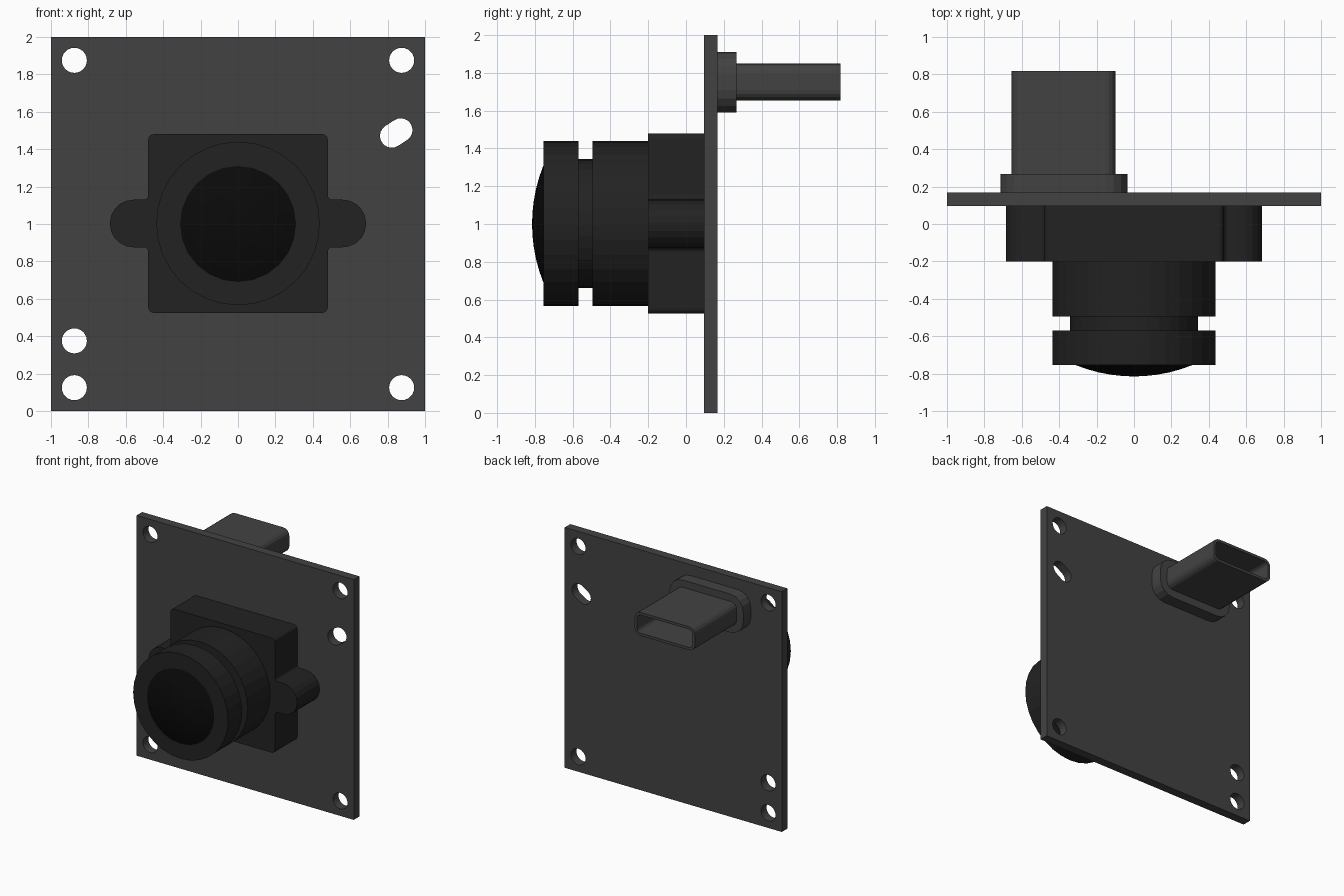
import bpy, bmesh
from math import sin, cos, pi, radians, atan2
from mathutils import Vector

if "Cube" in bpy.data.objects:
    bpy.data.objects.remove(bpy.data.objects["Cube"])


def material(name, v):
    m = bpy.data.materials.new(name)
    m.diffuse_color = (v, v, v, 1)
    m.use_nodes = True
    m.node_tree.nodes["Principled BSDF"].inputs["Base Color"].default_value = m.diffuse_color
    return m


GREY = material("board_grey", 0.055)
DARK = material("housing_dark", 0.016)
BLACK = material("glass_black", 0.003)


def circle(x, z, r, n=24):
    return [(x + r * cos(2 * pi * i / n), z + r * sin(2 * pi * i / n)) for i in range(n)]


def slot(a, b, r, n=10):
    """Stadium outline around the segment a-b."""
    t = atan2(b[1] - a[1], b[0] - a[0]) - pi / 2
    return [(c[0] + r * cos(t + s + pi * i / n), c[1] + r * sin(t + s + pi * i / n))
            for c, s in ((b, 0), (a, pi)) for i in range(n + 1)]


def fillet(corners, n=5):
    """Round right-angled corners given as (x, z, radius)."""
    out = []
    for i, (x, z, r) in enumerate(corners):
        p = Vector((x, z))
        u = (Vector(corners[i - 1][:2]) - p).normalized()
        v = (Vector(corners[(i + 1) % len(corners)][:2]) - p).normalized()
        c = p + (u + v) * r
        for k in range(n + 1):
            t = pi / 2 * k / n
            out.append(tuple(c - v * r * cos(t) - u * r * sin(t)))
    return out


def rect(x0, x1, z0, z1, r=0.0, n=5):
    if r == 0:
        return [(x0, z0), (x1, z0), (x1, z1), (x0, z1)]
    return fillet([(x0, z0, r), (x1, z0, r), (x1, z1, r), (x0, z1, r)], n)


def plate(name, loops, y0, y1, mat):
    """Extrude an outline (with optional hole loops) from y0 to y1."""
    cu = bpy.data.curves.new(name, 'CURVE')
    cu.dimensions = '2D'
    cu.fill_mode = 'BOTH'
    cu.extrude = (y1 - y0) / 2
    for loop in loops:
        sp = cu.splines.new('POLY')
        sp.points.add(len(loop) - 1)
        for pt, (x, z) in zip(sp.points, loop):
            pt.co = (x, z, 0, 1)
        sp.use_cyclic_u = True
    ob = bpy.data.objects.new(name, cu)
    bpy.context.collection.objects.link(ob)
    ob.location = (0, (y0 + y1) / 2, 0)
    ob.rotation_euler = (radians(90), 0, 0)
    bpy.ops.object.select_all(action='DESELECT')
    ob.select_set(True)
    bpy.context.view_layer.objects.active = ob
    bpy.ops.object.convert(target='MESH')
    ob = bpy.context.object
    ob.data.polygons.foreach_set("use_smooth", [False] * len(ob.data.polygons))
    ob.data.materials.clear()
    ob.data.materials.append(mat)
    return ob


def lathe(name, profile, zc, n, mat):
    """Revolve (radius, y) points about the lens axis."""
    bm = bmesh.new()
    vs = [bm.verts.new((r, y, zc)) for r, y in profile]
    es = [bm.edges.new(e) for e in zip(vs, vs[1:])]
    bmesh.ops.spin(bm, geom=vs + es, cent=(0, 0, zc), axis=(0, 1, 0),
                   angle=2 * pi, steps=n, use_duplicate=False)
    bmesh.ops.remove_doubles(bm, verts=bm.verts, dist=1e-4)
    bmesh.ops.recalc_face_normals(bm, faces=bm.faces)
    me = bpy.data.meshes.new(name)
    bm.to_mesh(me)
    bm.free()
    me.materials.append(mat)
    ob = bpy.data.objects.new(name, me)
    bpy.context.collection.objects.link(ob)
    return ob


# Circuit board with mounting holes and one slanted slot
holes = [circle(x, z, 0.067) for x, z in
         ((-0.875, 1.875), (0.875, 1.875), (-0.875, 0.125), (0.875, 0.125), (-0.875, 0.375))]
plate("circuit_board",
      [rect(-1, 1, 0, 2), *holes, slot((0.822, 1.471), (0.87, 1.502), 0.063)],
      0.095, 0.168, GREY)

# Lens holder: square block with a rounded ear each side
half = [(0.48, 0.525, 0.03), (0.48, 0.875, 0.025), (0.685, 0.875, 0.127),
        (0.685, 1.13, 0.127), (0.48, 1.13, 0.025), (0.48, 1.48, 0.03)]
plate("lens_holder", [fillet(half + [(-x, z, r) for x, z, r in reversed(half)])],
      -0.2, 0.095, DARK)

# Lens barrel with a groove
lathe("lens_barrel", [(0, -0.19), (0.437, -0.19), (0.437, -0.495), (0.342, -0.495),
                      (0.342, -0.57), (0.437, -0.57), (0.437, -0.755), (0, -0.755)],
      1.003, 32, DARK)

# Domed front glass: spherical cap
R = (0.31 ** 2 + 0.06 ** 2) / (2 * 0.06)
cap = [(r, -0.815 + R - (R * R - r * r) ** 0.5) for r in (0.31, 0.25, 0.19, 0.125, 0.06, 0)]
lathe("lens_glass", [(0, -0.755)] + cap, 1.0, 24, BLACK)

# Rear connector: flange and hollow shell
plate("connector_flange", [rect(-0.715, -0.035, 1.59, 1.91, 0.12, 4)], 0.168, 0.268, GREY)
plate("connector_shell", [rect(-0.655, -0.10, 1.655, 1.85, 0.055, 4),
                          rect(-0.633, -0.122, 1.677, 1.828, 0.035, 4)], 0.268, 0.818, GREY)
